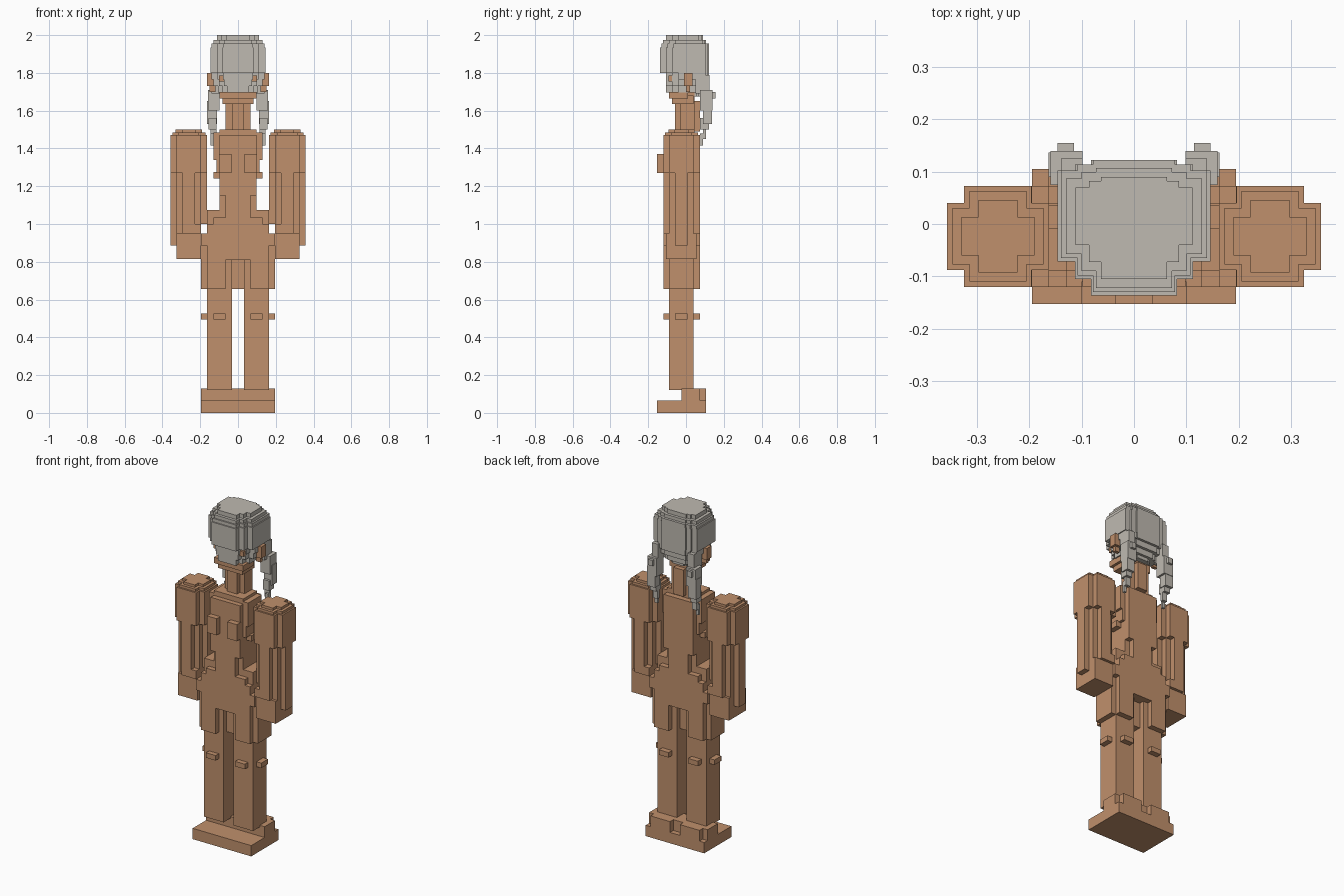
import bpy
import bmesh

cube = bpy.data.objects.get("Cube")
if cube:
    bpy.data.objects.remove(cube, do_unlink=True)


def material(name, rgb):
    m = bpy.data.materials.new(name)
    m.use_nodes = True
    m.diffuse_color = (*rgb, 1)
    m.node_tree.nodes["Principled BSDF"].inputs["Base Color"].default_value = (*rgb, 1)
    return m


TAN = material("tan", (0.53, 0.28, 0.15))
GREY = material("warm_grey", (0.52, 0.49, 0.44))


def part(name, mat, boxes, mirror=False, side=1):
    """One flat-shaded object from boxes (x0, x1, y0, y1, z0, z1)."""
    bm = bmesh.new()
    for sign in ((1, -1) if mirror else (side,)):
        for x0, x1, y0, y1, z0, z1 in boxes:
            geo = bmesh.ops.create_cube(bm, size=1)["verts"]
            for v in geo:
                v.co.x = sign * (x0 + x1 + 2 * v.co.x * (x1 - x0)) / 2
                v.co.y = (y0 + y1 + 2 * v.co.y * (y1 - y0)) / 2
                v.co.z = (z0 + z1 + 2 * v.co.z * (z1 - z0)) / 2
    bmesh.ops.recalc_face_normals(bm, faces=bm.faces)
    me = bpy.data.meshes.new(name)
    bm.to_mesh(me)
    bm.free()
    me.materials.append(mat)
    ob = bpy.data.objects.new(name, me)
    bpy.context.collection.objects.link(ob)
    return ob


def stepped(x0, x1, y0, y1, z0, z1, step, count=1):
    """Slab whose four corners are cut back in square steps."""
    return [(x0 + i * step, x1 - i * step,
             y0 + (count - i) * step, y1 - (count - i) * step, z0, z1)
            for i in range(count + 1)]


# Feet: shared base, raised instep and heel blocks
part("foot_base", TAN, [(-0.195, 0.195, -0.153, 0.105, 0, 0.065),
                        (-0.195, 0.195, -0.025, 0.073, 0.065, 0.13)])
part("heels", TAN, [(0.033, 0.163, 0.07, 0.105, 0.06, 0.13)], mirror=True)

# Legs with knee studs on the outer, front and back faces
for label, s in (("left", 1), ("right", -1)):
    part(label + "_leg", TAN, [(0.033, 0.163, -0.09, 0.04, 0.12, 0.82)], side=s)
    part(label + "_knee_studs", TAN, [
        (0.033, 0.195, -0.057, 0.007, 0.495, 0.525),
        (0.065, 0.13, -0.12, 0.073, 0.495, 0.525)], side=s)
    part(label + "_thigh", TAN, [
        (0.065, 0.163, -0.12, 0.073, 0.655, 0.82),
        (0.065, 0.195, -0.09, 0.04, 0.655, 0.85)], side=s)

# Hips
part("hips", TAN, [
    (-0.163, 0.163, -0.12, 0.073, 0.81, 1.0),
    (-0.195, 0.195, -0.09, 0.04, 0.81, 0.95),
    (-0.13, 0.13, -0.12, 0.073, 1.0, 1.035),
    (-0.163, 0.163, -0.09, 0.04, 1.0, 1.075),
    (-0.04, 0.04, -0.06, 0.01, 0.655, 0.82)])
part("hip_studs", TAN, [(0.15, 0.195, -0.12, 0.073, 0.885, 0.95)], mirror=True)

# Torso, shoulders and chest
part("torso", TAN, [
    (-0.098, 0.098, -0.09, 0.04, 1.05, 1.49),
    (-0.065, 0.065, -0.12, 0.073, 1.0, 1.47),
    (-0.13, 0.13, -0.09, 0.04, 1.34, 1.484),
    (-0.098, 0.098, -0.12, 0.073, 1.15, 1.47),
    (-0.098, 0.098, -0.09, 0.04, 1.48, 1.5)])
part("chest", TAN, [(0.035, 0.1, -0.153, -0.11, 1.27, 1.37),
                    (0.09, 0.115, -0.09, 0.04, 1.27, 1.37),
                    (0.09, 0.13, -0.057, 0.007, 1.24, 1.275)], mirror=True)

# Neck and jaw
part("neck", TAN, [(-0.065, 0.065, -0.03, 0.045, 1.49, 1.72),
                   (-0.033, 0.033, -0.057, 0.073, 1.49, 1.65)])
part("jaw", TAN, [(-0.098, 0.098, -0.09, 0.01, 1.665, 1.70),
                  (-0.082, 0.082, -0.075, 0.04, 1.635, 1.68)])

# Arms: rounded sleeve, narrower forearm with ridges, cuff studs
for label, s in (("left", 1), ("right", -1)):
    part(label + "_sleeve", TAN,
         stepped(0.163, 0.357, -0.12, 0.073, 1.27, 1.47, 0.0325)
         + stepped(0.173, 0.347, -0.11, 0.063, 1.46, 1.485, 0.0325)
         + stepped(0.19, 0.33, -0.093, 0.046, 1.48, 1.5, 0.0325), side=s)
    part(label + "_forearm", TAN, [
        (0.195, 0.325, -0.09, 0.04, 0.815, 1.28),
        (0.2275, 0.2925, -0.12, 0.073, 0.95, 1.28),
        (0.163, 0.357, -0.057, 0.007, 1.0, 1.28)], side=s)
    part(label + "_hand", TAN, [
        (0.195, 0.325, -0.105, 0.056, 0.815, 0.95),
        (0.3, 0.357, -0.057, 0.007, 0.885, 1.01),
        (0.195, 0.2275, -0.12, 0.073, 0.95, 1.0)], side=s)

# Hair cap: stacked stepped layers, (half width, front, back, bottom, top)
layers = [(0.065, -0.07, 0.075, 1.675, 1.70), (0.105, -0.105, 0.09, 1.695, 1.73),
          (0.13, -0.105, 0.107, 1.73, 1.765), (0.14, -0.105, 0.122, 1.765, 1.80),
          (0.146, -0.137, 0.122, 1.80, 1.935), (0.14, -0.13, 0.122, 1.935, 1.955),
          (0.13, -0.122, 0.107, 1.955, 1.975), (0.112, -0.105, 0.09, 1.975, 2.0)]
cap = []
for w, y0, y1, z0, z1 in layers:
    cap += [(-w, w, y0 + 0.065, y1 - 0.02, z0, z1),
            (-w * 0.77, w * 0.77, y0 + 0.032, y1 - 0.008, z0, z1),
            (-w * 0.56, w * 0.56, y0, y1, z0, z1)]
part("hair_cap", GREY, cap)

# Eyes and ears
part("eyes", TAN, [(0.07, 0.1, -0.092, -0.05, 1.755, 1.785)], mirror=True)
part("ears", TAN, [(0.12, 0.163, -0.01, 0.035, 1.73, 1.80),
                   (0.12, 0.15, 0.0, 0.02, 1.70, 1.74)], mirror=True)

# Pigtails: tapering stepped locks
for label, s in (("left", 1), ("right", -1)):
    part(label + "_pigtail", GREY, [
        (0.098, 0.14, 0.05, 0.125, 1.69, 1.79),
        (0.098, 0.16, 0.075, 0.14, 1.60, 1.71),
        (0.115, 0.146, 0.075, 0.155, 1.665, 1.70),
        (0.11, 0.163, 0.09, 0.137, 1.53, 1.65),
        (0.115, 0.155, 0.075, 0.122, 1.50, 1.56),
        (0.115, 0.146, 0.09, 0.107, 1.45, 1.52),
        (0.128, 0.146, 0.075, 0.09, 1.415, 1.48)], side=s)
